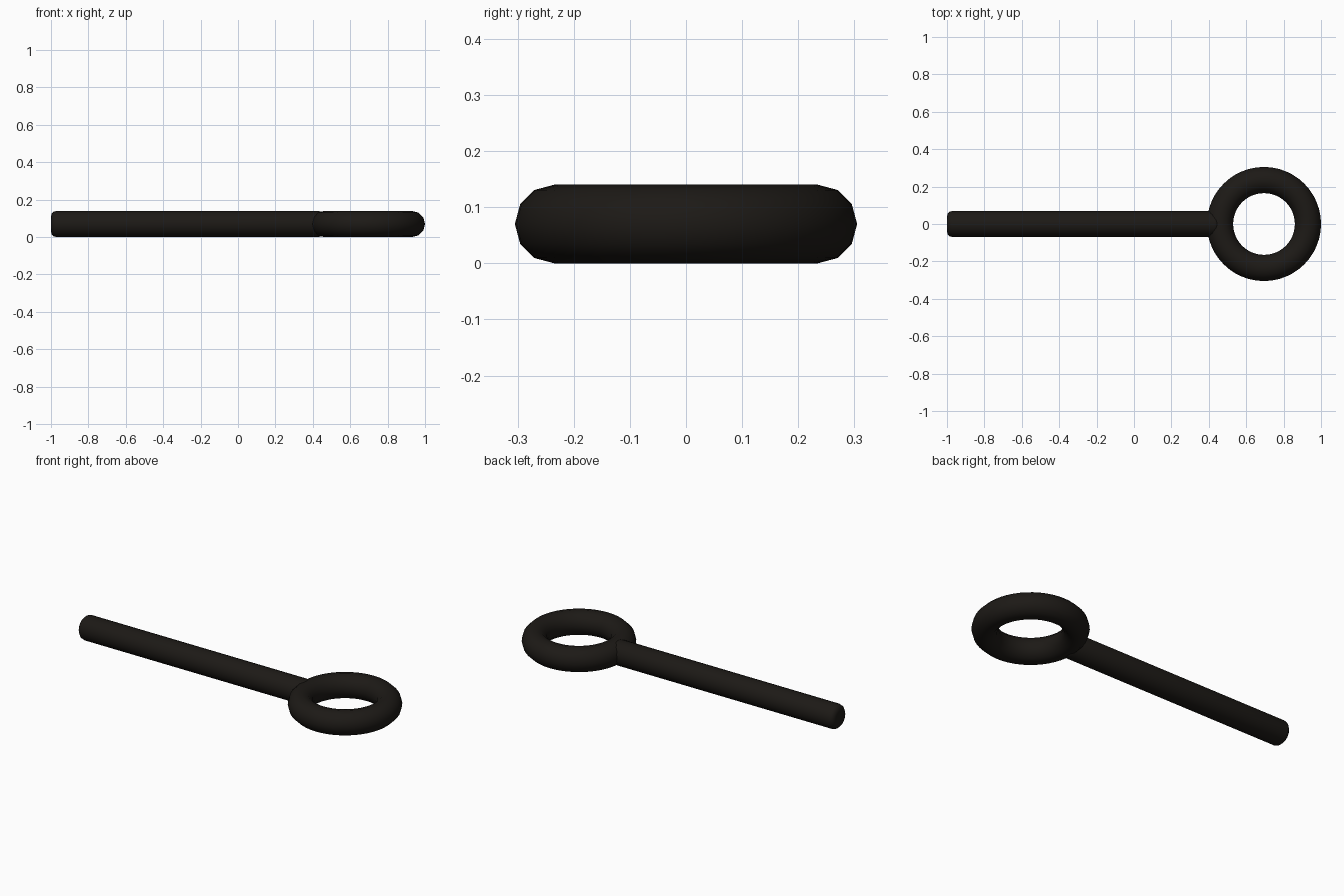
import bpy, math

if "Cube" in bpy.data.objects:
    bpy.data.objects.remove(bpy.data.objects["Cube"])

R = 0.07            # thickness radius of rod and ring
RING_X = 0.695
RING_R = 0.235

mat = bpy.data.materials.new("black_iron")
mat.diffuse_color = (0.012, 0.010, 0.008, 1)
mat.use_nodes = True
mat.node_tree.nodes["Principled BSDF"].inputs["Base Color"].default_value = mat.diffuse_color


def finish(obj, name):
    obj.name = name
    obj.data.materials.append(mat)
    bpy.ops.object.shade_smooth_by_angle(angle=math.radians(40))


# Ring handle lying flat
bpy.ops.mesh.primitive_torus_add(major_segments=48, minor_segments=12,
                                 major_radius=RING_R, minor_radius=R,
                                 location=(RING_X, 0, R))
finish(bpy.context.object, "ring")

# Straight rod, ending inside the ring's tube
x0, x1 = -1.0, RING_X - RING_R
bpy.ops.mesh.primitive_cylinder_add(vertices=24, radius=R, depth=x1 - x0,
                                    location=((x0 + x1) / 2, 0, R),
                                    rotation=(0, math.pi / 2, 0))
rod = bpy.context.object

# Rounded rim on the rod ends
bevel = rod.modifiers.new("rounded_rim", 'BEVEL')
bevel.width = 0.03
bevel.segments = 3
bevel.limit_method = 'ANGLE'
bevel.angle_limit = math.radians(40)
bpy.ops.object.modifier_apply(modifier=bevel.name)
finish(rod, "rod")
